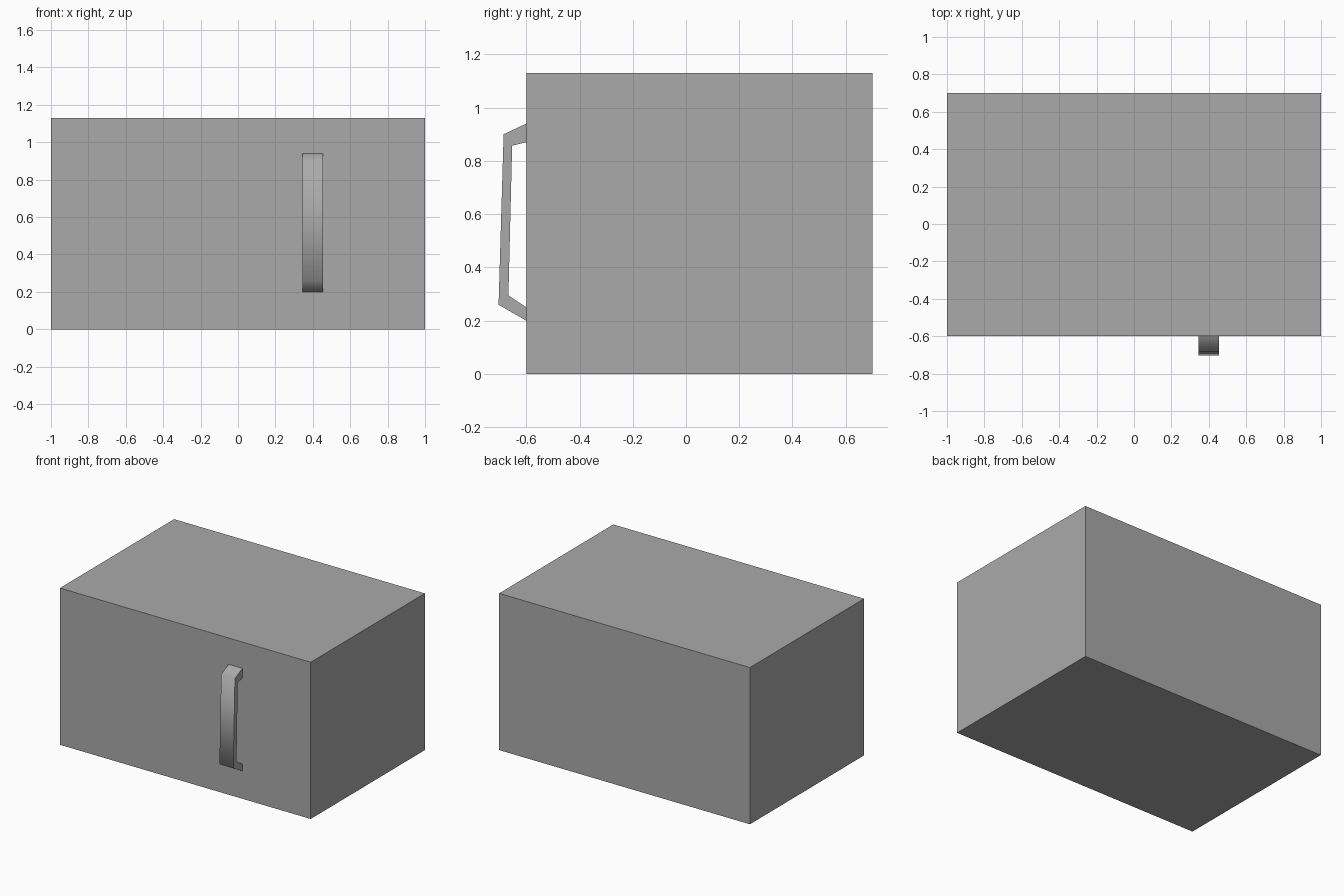
import bpy, bmesh, math

if "Cube" in bpy.data.objects:
    bpy.data.objects.remove(bpy.data.objects["Cube"], do_unlink=True)

grey = bpy.data.materials.new("mid grey")
grey.use_nodes = True
colour = (0.4, 0.4, 0.4, 1)
grey.diffuse_color = colour
grey.node_tree.nodes["Principled BSDF"].inputs["Base Color"].default_value = colour


def extrude_profile(name, profile, x0, x1):
    """Make a solid from a (y, z) outline drawn out along x."""
    bm = bmesh.new()
    face = bm.faces.new([bm.verts.new((x0, y, z)) for y, z in profile])
    side = bmesh.ops.extrude_face_region(bm, geom=[face])["geom"]
    verts = [v for v in side if isinstance(v, bmesh.types.BMVert)]
    bmesh.ops.translate(bm, verts=verts, vec=(x1 - x0, 0, 0))
    bmesh.ops.recalc_face_normals(bm, faces=bm.faces)
    mesh = bpy.data.meshes.new(name)
    bm.to_mesh(mesh)
    bm.free()
    mesh.materials.append(grey)
    obj = bpy.data.objects.new(name, mesh)
    bpy.context.collection.objects.link(obj)
    return obj


# Plain box body
front, back, height = -0.6, 0.7, 1.13
extrude_profile("cabinet_body", [(front, 0), (back, 0), (back, height), (front, height)], -1, 1)

# Bent strap handle: outer edge down, inner edge back up
handle = extrude_profile("door_handle", [
    (front, 0.94), (-0.685, 0.9), (-0.704, 0.26), (front, 0.2),
    (front, 0.25), (-0.667, 0.295), (-0.653, 0.857), (front, 0.87)], 0.345, 0.455)

# Soft bends along the strap, crisp side edges
bpy.ops.object.select_all(action="DESELECT")
handle.select_set(True)
bpy.context.view_layer.objects.active = handle
bpy.ops.object.shade_smooth_by_angle(angle=math.radians(82))
